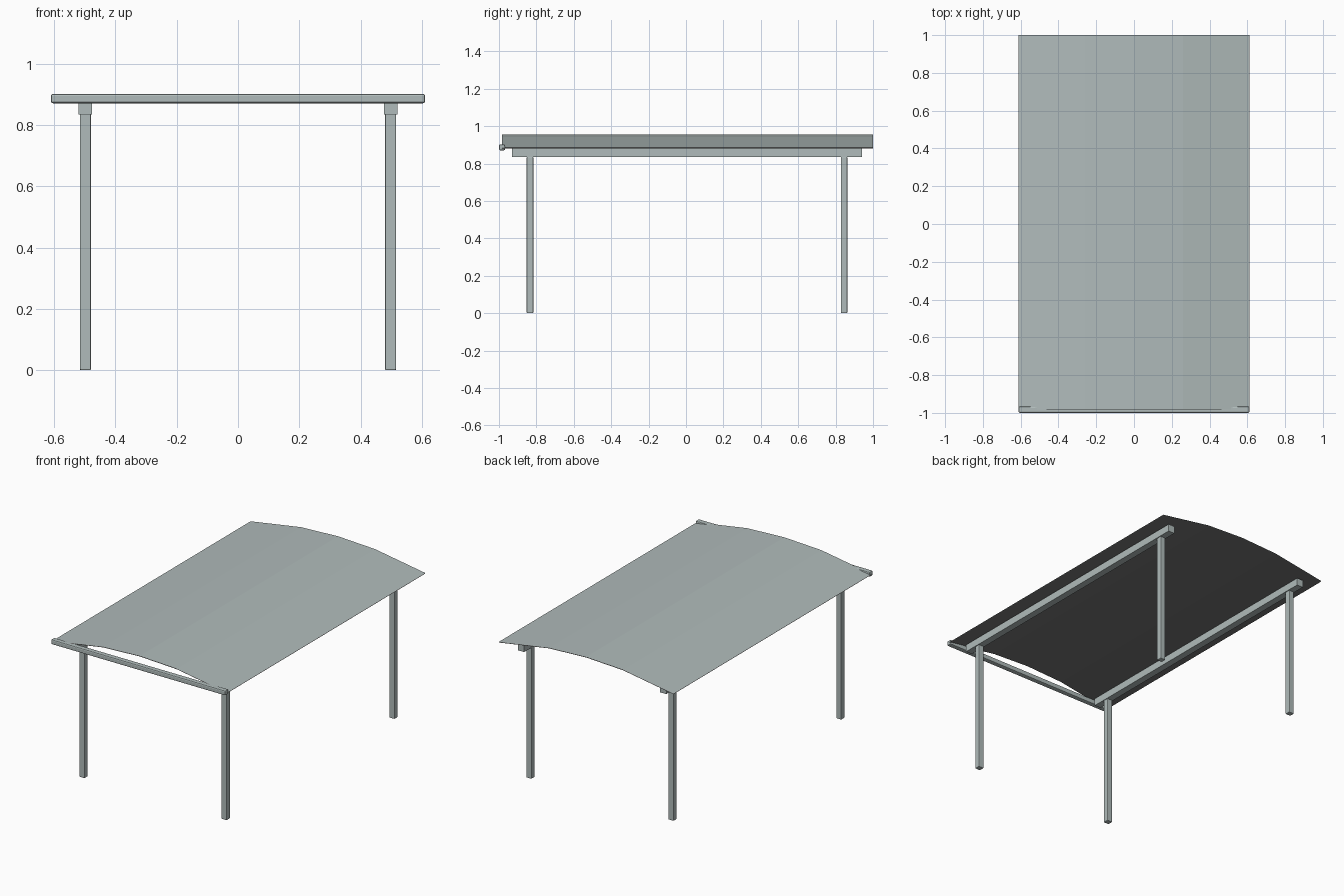
import bpy
import bmesh

# Remove the default cube only
cube = bpy.data.objects.get("Cube")
if cube:
    bpy.data.objects.remove(cube, do_unlink=True)


def make_material(name, colour):
    mat = bpy.data.materials.new(name)
    mat.use_nodes = True
    mat.diffuse_color = colour
    mat.node_tree.nodes["Principled BSDF"].inputs["Base Color"].default_value = colour
    return mat


metal = make_material("pale_grey_metal", (0.435, 0.50, 0.495, 1.0))
dark = make_material("dark_grey_lining", (0.18, 0.18, 0.18, 1.0))


def add_object(name, bm, material):
    """Turn a bmesh into a named, coloured object."""
    mesh = bpy.data.meshes.new(name)
    bm.to_mesh(mesh)
    bm.free()
    mesh.materials.append(material)
    obj = bpy.data.objects.new(name, mesh)
    bpy.context.scene.collection.objects.link(obj)
    return obj


def add_box(name, low, high, bevel=0.0):
    """Box between two corners, with optionally rounded edges."""
    bm = bmesh.new()
    bmesh.ops.create_cube(bm, size=1)
    for v in bm.verts:
        for i in range(3):
            v.co[i] = low[i] if v.co[i] < 0 else high[i]
    obj = add_object(name, bm, metal)
    if bevel:
        mod = obj.modifiers.new("rounding", "BEVEL")
        mod.width = bevel
        mod.segments = 2


def add_arch(name, drop, material, faces_up):
    """Shallow four-facet arch swept along y."""
    profile = [(-0.612, 0.886), (-0.26, 0.943), (0, 0.955), (0.26, 0.943), (0.612, 0.886)]
    bm = bmesh.new()
    front, back = [[bm.verts.new((x, y, z - drop)) for x, z in profile]
                   for y in (-0.983, 1.0)]
    for i in range(len(profile) - 1):
        bm.faces.new((front[i], front[i + 1], back[i + 1], back[i]))
    if not faces_up:
        bmesh.ops.reverse_faces(bm, faces=bm.faces[:])
    add_object(name, bm, material)


# Roof sheet with a dark lining beneath it
add_arch("roof_sheet", 0, metal, True)
add_arch("roof_lining", 0.004, dark, False)

# Front tie bar across the arch
add_box("front_bar", (-0.611, -1.0, 0.871), (0.611, -0.967, 0.902), 0.007)

# Side beams and the posts below them
for side, sx in (("right", -1), ("left", 1)):
    cx = sx * 0.498
    add_box(side + "_beam", (cx - 0.022, -0.93, 0.835), (cx + 0.022, 0.94, 0.882))
    for end, cy in (("front", -0.834), ("back", 0.845)):
        add_box(f"{end}_{side}_post", (cx - 0.0185, cy - 0.0175, 0),
                (cx + 0.0185, cy + 0.0175, 0.836), 0.004)
